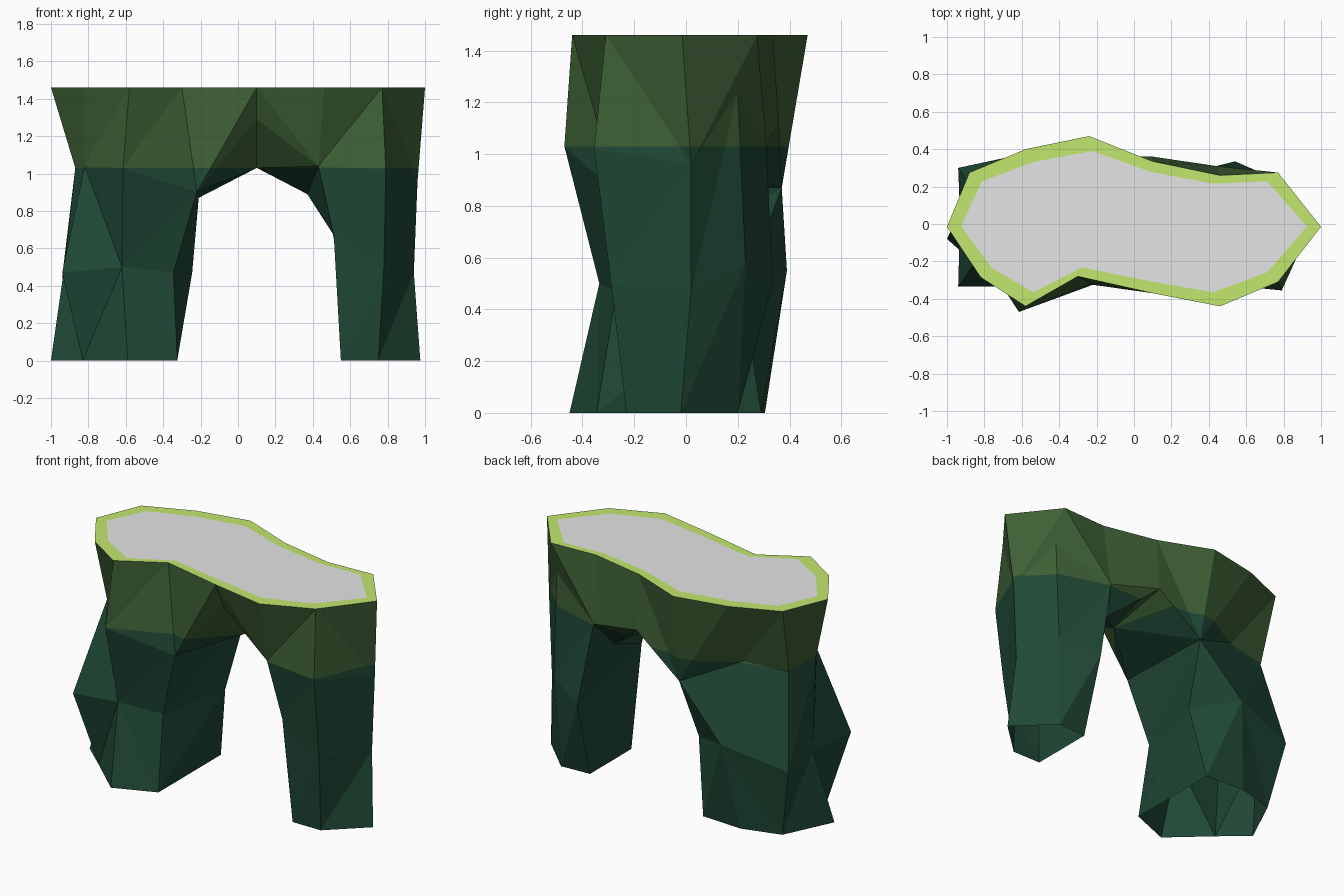
import bpy, bmesh

if "Cube" in bpy.data.objects:
    bpy.data.objects.remove(bpy.data.objects["Cube"])

H = 1.46          # height of the flat top
SPLIT = 1.03      # height where the rock colour changes


def material(name, rgb):
    m = bpy.data.materials.new(name)
    m.diffuse_color = (*rgb, 1)
    m.use_nodes = True
    m.node_tree.nodes["Principled BSDF"].inputs["Base Color"].default_value = m.diffuse_color
    return m


teal = material("dark teal rock", (0.014, 0.066, 0.037))
green = material("moss green rock", (0.047, 0.116, 0.036))
lime = material("light green rim", (0.56, 0.81, 0.16))
grey = material("pale grey top", (0.78, 0.78, 0.78))


def make_object(name, bm, mats):
    me = bpy.data.meshes.new(name)
    bm.to_mesh(me)
    bm.free()
    for m in mats:
        me.materials.append(m)
    ob = bpy.data.objects.new(name, me)
    bpy.context.collection.objects.link(ob)
    return ob


def ring(bm, pts):
    return [bm.verts.new(p if len(p) == 3 else (*p, 0)) for p in pts]


def strip(bm, low, up, diagonals):
    """Triangle wall between two rings; '/' joins low[i] to up[i+1], 'x' the other way."""
    n = len(low)
    for i, d in enumerate(diagonals):
        a, b, c, e = low[i], low[(i + 1) % n], up[(i + 1) % n], up[i]
        tris = ((a, b, c), (a, c, e)) if d == "/" else ((a, b, e), (b, c, e))
        for t in tris:
            bm.faces.new(t)


# top outline, counterclockwise from the middle of the front
outline = [(.10, -.37), (.46, -.44), (.77, -.31), (1, -.015), (.77, .275), (.46, .26),
           (.10, .335), (-.24, .47), (-.58, .40), (-.88, .275), (-1, -.015),
           (-.82, -.285), (-.58, -.44), (-.30, -.28)]

bm = bmesh.new()
top = ring(bm, [(x, y, H) for x, y in outline])

# left leg rings, from inner back round to inner front
left0 = ring(bm, [(-.325, .29), (-.60, .305), (-.85, .235), (-1, -.08),
                  (-.83, -.23), (-.59, -.45), (-.325, -.345)])
left1 = ring(bm, [(-.245, .22, .47), (-.52, .39, .55), (-.94, .30, .45), (-.93, .04, .49),
                  (-.94, -.335, .47), (-.62, -.335, .50), (-.345, -.27, .47)])
left2 = ring(bm, [(-.21, .37, .87), (-.57, .23, 1.04), (-.85, .17, 1.02), (-.87, -.08, 1.03),
                  (-.82, -.16, 1.04), (-.615, -.47, 1.03), (-.22, -.325, .90)])
strip(bm, left0, left1, "/x/x/x/")
strip(bm, left1, left2, "x///x//")
strip(bm, left2, top[7:14], "///x//")

# right leg rings, from inner front round to inner back
right0 = ring(bm, [(.55, -.23), (.75, -.23), (.975, -.02), (.75, .20), (.55, .19)])
right1 = ring(bm, [(.512, -.28, .67), (.78, -.29, .50), (.94, .02, .47),
                   (.78, .23, .58), (.54, .335, .50)])
right2 = ring(bm, [(.43, -.32, 1.04), (.79, -.355, 1.02), (.96, .02, .96),
                   (.78, .20, 1.24), (.44, .31, 1.04)])
strip(bm, right0, right1, "/////")
strip(bm, right1, right2, "////")
strip(bm, right2, top[1:6], "/x/x")

# arch underside and the bridge walls above it
front, crown, back, knee = ring(bm, [(.10, -.29, 1.29), (.10, -.07, 1.03),
                                     (.10, .36, 1.11), (.37, .20, .89)])
lb, lf = left2[0], left2[6]
rf, rb = right2[0], right2[4]
for tri in [(lf, front, top[0]), (lf, top[0], top[13]), (front, rf, top[0]), (rf, top[1], top[0]),
            (rb, back, top[6]), (rb, top[6], top[5]), (back, lb, top[6]), (lb, top[7], top[6]),
            (front, lf, crown), (lf, lb, crown), (lb, back, crown),
            (front, crown, rf), (rf, crown, knee), (knee, crown, back), (rb, knee, back),
            (rf, knee, right1[0]), (knee, rb, right1[0]), (rb, right1[4], right1[0])]:
    bm.faces.new(tri)

# cut the wall at the colour line, then colour by height
bmesh.ops.recalc_face_normals(bm, faces=bm.faces[:])
bmesh.ops.bisect_plane(bm, geom=bm.verts[:] + bm.edges[:] + bm.faces[:], dist=1e-5,
                       plane_co=(0, 0, SPLIT), plane_no=(0, 0, 1))
for f in bm.faces:
    f.material_index = int(f.calc_center_median().z > SPLIT)
make_object("rock_arch", bm, [teal, green])

# flat top: light rim band around a grey centre
bm = bmesh.new()
outer = ring(bm, [(x, y, H) for x, y in outline])
inner = ring(bm, [(x * .925, y * .83, H) for x, y in outline])
strip(bm, outer, inner, "/" * 14)
make_object("top_rim", bm, [lime])

bm = bmesh.new()
bm.faces.new(ring(bm, [(x * .925, y * .83, H) for x, y in outline]))
make_object("top_surface", bm, [grey])
